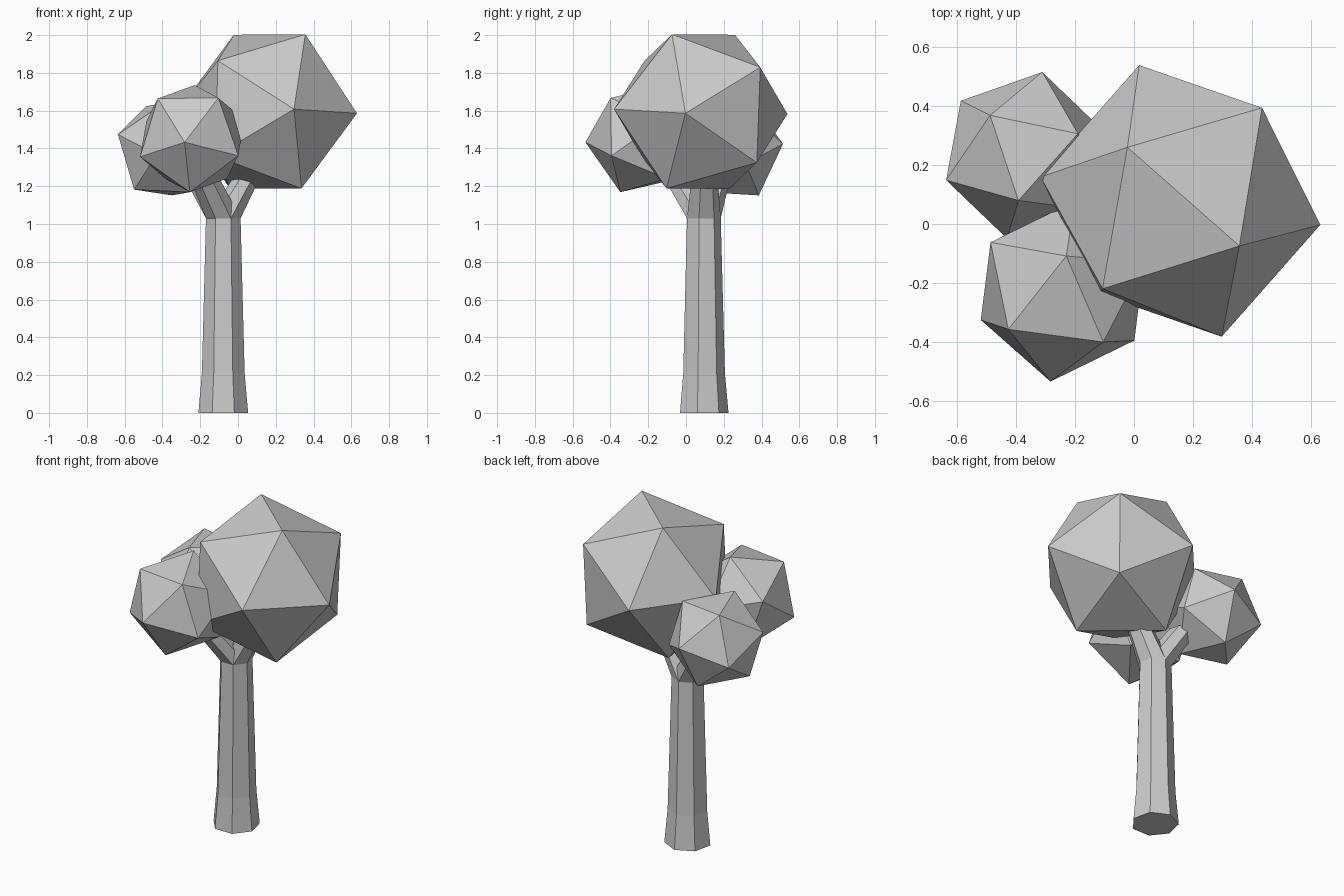
import bpy, bmesh
from math import sin, cos, pi
from mathutils import Vector, Matrix

if "Cube" in bpy.data.objects:
    bpy.data.objects.remove(bpy.data.objects["Cube"])


def make_object(name, bm):
    bmesh.ops.recalc_face_normals(bm, faces=bm.faces)
    mesh = bpy.data.meshes.new(name)
    bm.to_mesh(mesh)
    bm.free()
    obj = bpy.data.objects.new(name, mesh)
    bpy.context.collection.objects.link(obj)
    return obj


def tube(name, rings, sides=7):
    """Seven-sided tapered tube through level rings (x, y, z, radius)."""
    bm = bmesh.new()
    loops = []
    for x, y, z, r in rings:
        angles = [(k + 0.5) * 2 * pi / sides - pi / 2 for k in range(sides)]
        loops.append([bm.verts.new((x + r * cos(a), y + r * sin(a), z)) for a in angles])
    for low, high in zip(loops, loops[1:]):
        for k in range(sides):
            n = (k + 1) % sides
            bm.faces.new((low[k], low[n], high[n], high[k]))
    bm.faces.new(loops[0][::-1])
    bm.faces.new(loops[-1])
    return make_object(name, bm)


def frame(a, b):
    """Orthonormal axes from two neighbouring corner directions."""
    u = (a + b).normalized()
    v = (a - b).normalized()
    v = (v - u * u.dot(v)).normalized()
    return Matrix((u, v, u.cross(v))).transposed()


def foliage(name, centre, radius, corner_a, corner_b):
    """Icosahedron turned so that one edge runs between the given corners."""
    bm = bmesh.new()
    bmesh.ops.create_icosphere(bm, subdivisions=1, radius=radius)
    edge = next(iter(bm.edges))
    source = frame(edge.verts[0].co.copy(), edge.verts[1].co.copy())
    turn = frame(Vector(corner_a), Vector(corner_b)) @ source.transposed()
    bmesh.ops.transform(bm, matrix=turn.to_4x4(), verts=bm.verts)
    obj = make_object(name, bm)
    obj.location = centre
    return obj


# Trunk with flared foot
X, Y = -0.078, 0.09
tube("trunk", [(X, Y, 0, 0.135), (X, Y, 0.21, 0.116), (X, Y, 1.03, 0.094)])

# Branches leading into the foliage
tube("branch_right", [(X, Y, 1.03, 0.094), (0.06, 0.095, 1.27, 0.07)])
tube("branch_front_left", [(X, Y, 1.03, 0.094), (-0.19, -0.06, 1.27, 0.08)])
tube("branch_back_left", [(X, Y, 1.03, 0.094), (-0.22, 0.16, 1.27, 0.08)])

# Foliage clumps
foliage("foliage_large", (0.157, 0.078, 1.595), 0.48,
        (-0.18, 0.182, 0.405), (0.2, -0.153, 0.405))
foliage("foliage_front", (-0.242, -0.228, 1.452), 0.308,
        (-0.185, -0.128, 0.2125), (0.14, -0.1725, 0.2175))
foliage("foliage_back", (-0.37, 0.2325, 1.396), 0.289,
        (-0.02, -0.1525, 0.245), (0.18, 0.0725, 0.214))
